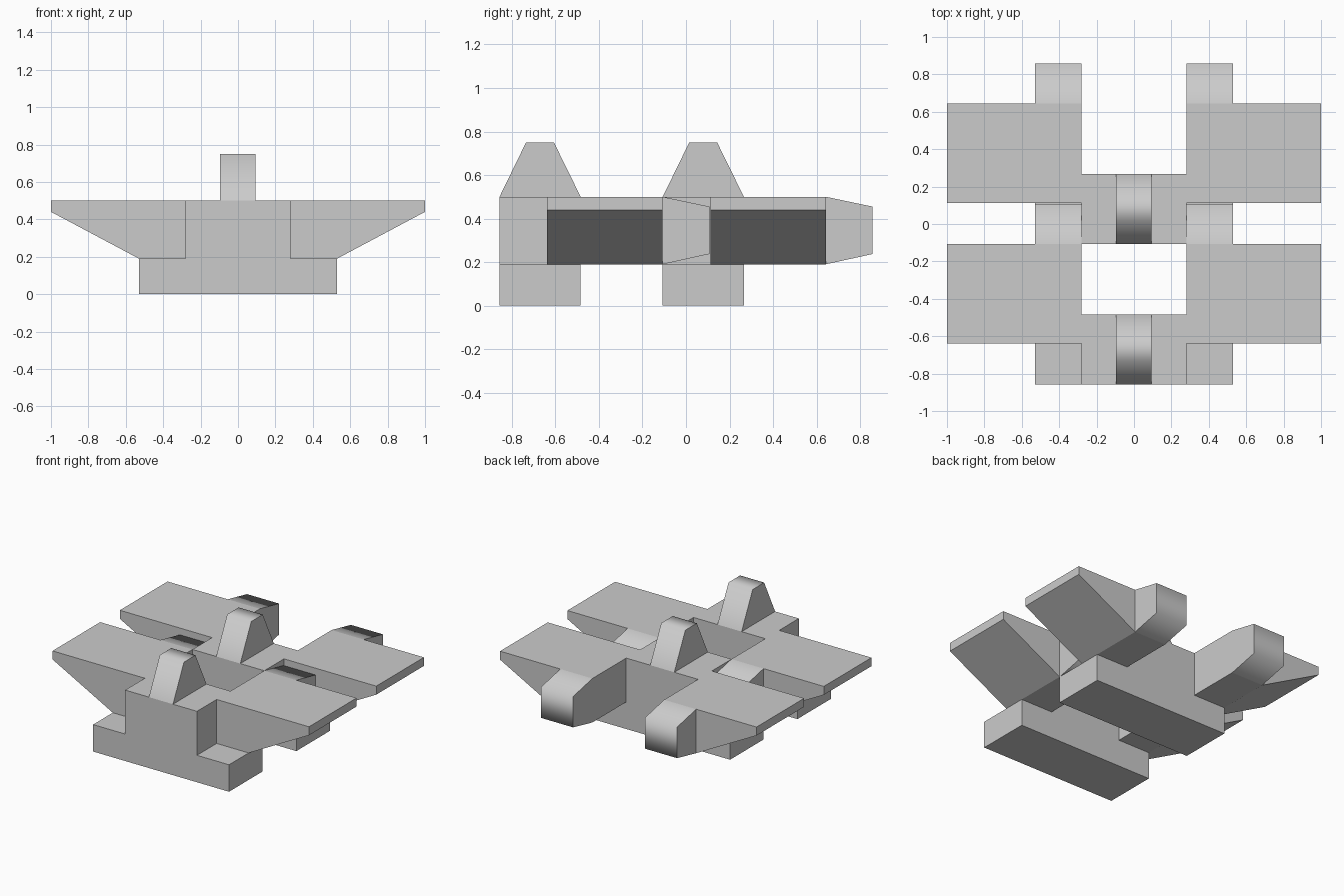
import bpy, bmesh
from mathutils import Vector

if "Cube" in bpy.data.objects:
    bpy.data.objects.remove(bpy.data.objects["Cube"])

PITCH = 0.75                      # spacing between the two links
Y0, Y1, Y2, Y3, Y4 = -0.857, -0.638, -0.484, -0.107, 0.107
Z_FOOT, Z_TOP = 0.19, 0.50


def finish(bm, name, dy):
    bmesh.ops.recalc_face_normals(bm, faces=bm.faces)
    mesh = bpy.data.meshes.new(name)
    bm.to_mesh(mesh)
    bm.free()
    ob = bpy.data.objects.new(name, mesh)
    ob.location.y = dy
    bpy.context.collection.objects.link(ob)


def prism(name, profile, x0, x1, dy, smooth=False):
    """Extrude a (y, z) profile along x; smooth ones stay open where they meet the body."""
    bm = bmesh.new()
    a = [bm.verts.new((x0, y, z)) for y, z in profile]
    b = [bm.verts.new((x1, y, z)) for y, z in profile]
    bm.faces.new(a)
    bm.faces.new(b)
    n = len(profile)
    for i in range(n - 1 if smooth else n):
        j = (i + 1) % n
        bm.faces.new((a[i], a[j], b[j], b[i])).smooth = smooth
    finish(bm, name, dy)


def link_body(name, dy):
    """Plan outline extruded upward, with the outer undersides raised into wings."""
    half = [(0.28, Y0), (0.28, Y1), (1, Y1), (1, Y3), (0.28, Y3), (0.28, Y2)]
    plan = half + [(-x, y) for x, y in reversed(half)]
    bm = bmesh.new()
    base = bm.faces.new([bm.verts.new((x, y, Z_FOOT)) for x, y in plan])
    ext = bmesh.ops.extrude_face_region(bm, geom=[base], use_keep_orig=True)
    top = [v for v in ext["geom"] if isinstance(v, bmesh.types.BMVert)]
    bmesh.ops.translate(bm, verts=top, vec=Vector((0, 0, Z_TOP - Z_FOOT)))
    for x in (-0.53, 0.53):
        bmesh.ops.bisect_plane(bm, geom=bm.verts[:] + bm.edges[:] + bm.faces[:],
                               plane_co=(x, 0, 0), plane_no=(1, 0, 0))
    for v in bm.verts:
        if abs(v.co.x) > 0.9 and v.co.z < 0.3:
            v.co.z = 0.44
    finish(bm, name, dy)


for tag, dy in (("front", 0), ("rear", PITCH)):
    # winged body and ground bar
    link_body(tag + "_link_body", dy)
    prism(tag + "_ground_bar",
          [(Y0, 0), (Y2, 0), (Y2, Z_FOOT), (Y0, Z_FOOT)], -0.53, 0.53, dy)
    # guide tooth
    prism(tag + "_guide_tooth",
          [(Y0, Z_TOP), (-0.735, 0.75), (-0.607, 0.75), (Y2, Z_TOP)],
          -0.095, 0.093, dy, smooth=True)
    # tapered hinge lugs
    for side, x0, x1 in (("left", -0.53, -0.28), ("right", 0.28, 0.53)):
        prism(f"{tag}_hinge_lug_{side}",
              [(Y3, Z_TOP), (Y4, 0.455), (Y4, 0.237), (Y3, Z_FOOT)],
              x0, x1, dy, smooth=True)
